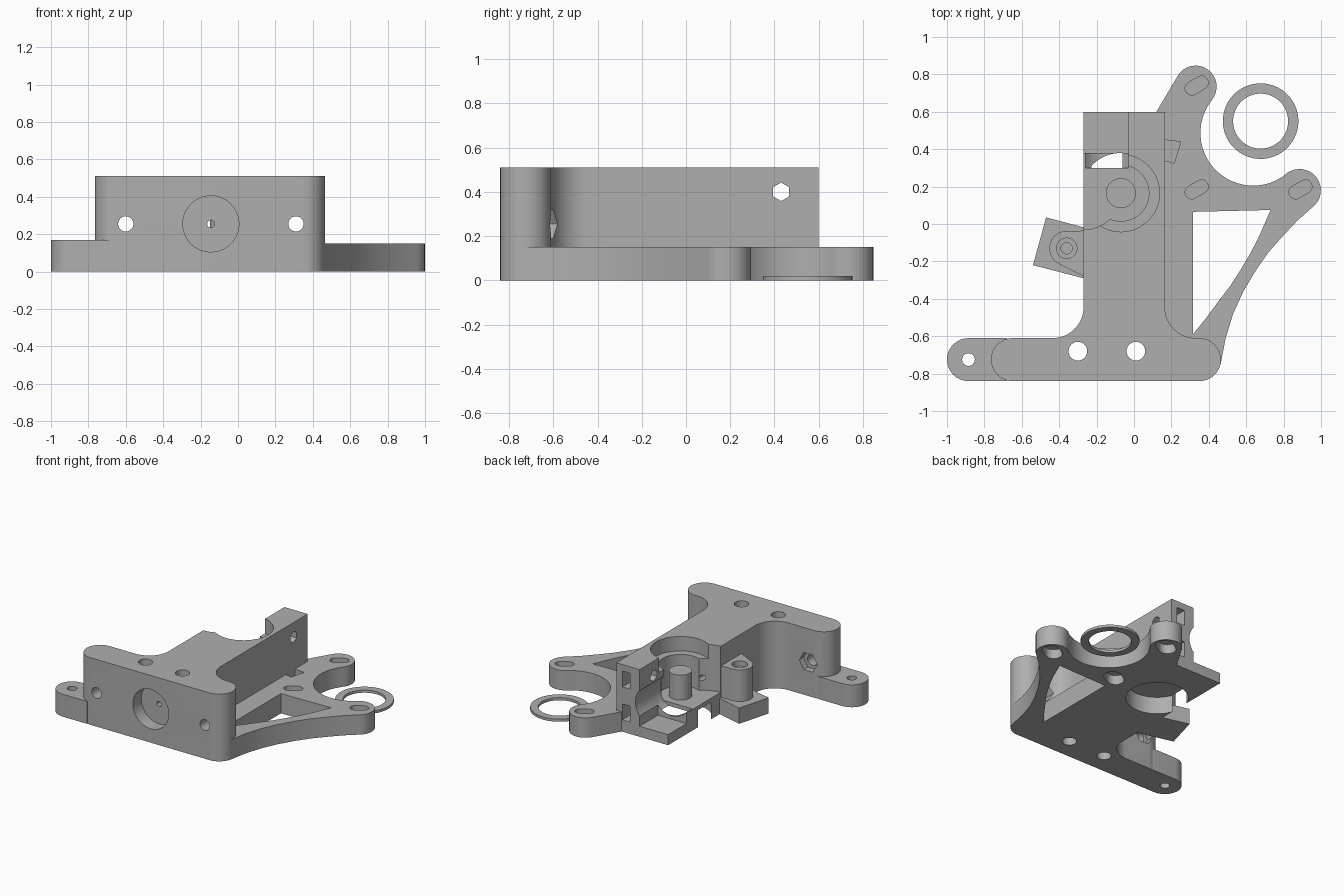
import bpy
import bmesh
from math import cos, sin, radians
from mathutils import Matrix, Vector

cube = bpy.data.objects.get("Cube")
if cube:
    bpy.data.objects.remove(cube, do_unlink=True)

grey = bpy.data.materials.new("plain grey")
grey.use_nodes = True
grey.diffuse_color = (0.43, 0.43, 0.43, 1)
grey.node_tree.nodes["Principled BSDF"].inputs["Base Color"].default_value = (0.43, 0.43, 0.43, 1)


def arc(cx, cy, r, a0, a1, n=16):
    steps = [radians(a0 + (a1 - a0) * i / n) for i in range(n + 1)]
    return [(cx + r * cos(a), cy + r * sin(a)) for a in steps]


def circle(cx, cy, r, n=40):
    return arc(cx, cy, r, 0, 360 - 360 / n, n - 1)


def prism(name, outline, z0, z1, matrix=None):
    """Extrude a flat outline from z0 to z1, then optionally place it."""
    bm = bmesh.new()
    face = bm.faces.new([bm.verts.new((x, y, z0)) for x, y in outline])
    top = bmesh.ops.extrude_face_region(bm, geom=[face])["geom"]
    verts = [v for v in top if isinstance(v, bmesh.types.BMVert)]
    bmesh.ops.translate(bm, verts=verts, vec=(0, 0, z1 - z0))
    bmesh.ops.recalc_face_normals(bm, faces=bm.faces)
    if matrix:
        bm.transform(matrix)
    mesh = bpy.data.meshes.new(name)
    bm.to_mesh(mesh)
    bm.free()
    mesh.materials.append(grey)
    ob = bpy.data.objects.new(name, mesh)
    bpy.context.scene.collection.objects.link(ob)
    return ob


def box(name, x0, x1, y0, y1, z0, z1):
    return prism(name, [(x0, y0), (x1, y0), (x1, y1), (x0, y1)], z0, z1)


def hole_z(x, y, r, z0, z1, n=40):
    return prism("cutter", circle(x, y, r, n), z0, z1)


def hole_y(x, z, r, y0, y1, n=40):
    place = Matrix.Translation((x, 0, z)) @ Matrix.Rotation(radians(-90), 4, "X")
    return prism("cutter", circle(0, 0, r, n), y0, y1, place)


def hole_x(y, z, r, x0, x1, n=40):
    place = Matrix.Translation((0, y, z)) @ Matrix.Rotation(radians(90), 4, "Y")
    return prism("cutter", circle(0, 0, r, n), x0, x1, place)


def slot(x, y, angle, half, r, z0, z1):
    outline = arc(half, 0, r, -90, 90, 10) + arc(-half, 0, r, 90, 270, 10)
    place = Matrix.Translation((x, y, 0)) @ Matrix.Rotation(radians(angle), 4, "Z")
    return prism("cutter", outline, z0, z1, place)


def cut(ob, cutters):
    for c in cutters:
        c.hide_render = True
        mod = ob.modifiers.new("cut", "BOOLEAN")
        mod.operation = "DIFFERENCE"
        mod.solver = "EXACT"
        mod.object = c
    bpy.context.view_layer.update()
    graph = bpy.context.evaluated_depsgraph_get()
    mesh = bpy.data.meshes.new_from_object(ob.evaluated_get(graph))
    ob.modifiers.clear()
    ob.data = mesh
    for c in cutters:
        bpy.data.objects.remove(c, do_unlink=True)


parts = []

# T-shaped main body
body = prism("main_body",
             arc(0.35, -0.725, 0.115, -90, 90) + arc(0.33, -0.445, 0.165, 270, 180)
             + [(0.165, 0.6), (-0.27, 0.6)]
             + arc(-0.435, -0.445, 0.165, 0, -90) + arc(-0.65, -0.725, 0.115, 90, 270),
             0, 0.51)
AX, AZ = -0.145, 0.255      # feed axis along y
GX, GY = -0.07, 0.165       # drive bore centre
open_side = arc(-0.27, 0.17, 0.2, 270, 340) + [(-0.03, 0.17), (-0.03, 0.4), (-0.4, 0.4), (-0.4, -0.03)]
cutters = [
    prism("cutter", open_side, 0.16, 0.6),
    box("cutter", -0.4, -0.03, 0.38, 0.7, 0.08, 0.6),
    hole_z(GX, GY, 0.207, 0.4, 0.6),
    hole_z(GX, GY, 0.15, 0.16, 0.6),
    hole_z(GX, GY, 0.215, -0.1, 0.13),
    hole_y(AX, AZ, 0.15, -1, -0.74),
    hole_y(AX, AZ, 0.15, 0.3, 0.8),
    hole_y(AX, AZ, 0.02, -0.8, 0.35, 16),
    hole_x(0.43, 0.4, 0.042, -0.4, 0.4, 6),
]
# nut pockets in the rear tower
for z in (0.4, 0.15):
    cutters.append(box("cutter", 0.05, 0.115, 0.36, 0.7, z - 0.06, z + 0.06))
# mounting bolts through the bar, with hexagonal nut traps behind
for x in (-0.6, 0.31):
    cutters += [hole_y(x, AZ, 0.041, -1, -0.5, 24), hole_y(x, AZ, 0.075, -0.66, -0.42, 6)]
for x in (-0.3, 0.01):
    cutters.append(hole_z(x, -0.68, 0.05, -0.1, 0.7, 24))
cut(body, cutters)
parts.append(body)

# central post inside the drive bore
parts.append(prism("bore_post", circle(GX, GY, 0.08), 0.14, 0.35))

# side ear with its screw hole
ear = prism("side_ear", arc(-0.885, -0.725, 0.115, 90, 270) + [(-0.68, -0.84), (-0.68, -0.61)], 0, 0.17)
cut(ear, [hole_z(-0.885, -0.725, 0.034, -0.1, 0.3, 24)])
parts.append(ear)

# motor plate with two lobes and a curved brace
plate = prism("motor_plate",
              [(0.155, -0.62), (0.35, -0.75), (0.463, -0.75), (0.49, -0.61), (0.53, -0.48),
               (0.585, -0.36), (0.65, -0.25), (0.72, -0.15), (0.8, -0.06), (0.87, 0.015)]
              + arc(0.885, 0.18, 0.114, -54, 129)
              + arc(0.637, 0.487, 0.282, -51, -219, 24)
              + arc(0.33, 0.735, 0.112, -39, 150)
              + [(0.12, 0.6), (0.155, 0.59)],
              0, 0.15)
window = prism("cutter",
               [(0.315, 0.065), (0.315, -0.59), (0.38, -0.51), (0.45, -0.415), (0.515, -0.33),
                (0.57, -0.245), (0.62, -0.16), (0.665, -0.075), (0.73, 0.075)], -0.1, 0.3)
cutters = [window,
           prism("cutter", [(0.16, 0.34), (0.215, 0.325), (0.25, 0.44), (0.16, 0.45)], 0.04, 0.3)]
for x, y in ((0.335, 0.74), (0.335, 0.185), (0.89, 0.185)):
    cutters += [slot(x, y, 30, 0.03, 0.036, 0.08, 0.3), slot(x, y, 30, 0.03, 0.06, -0.1, 0.07)]
cut(plate, cutters)
parts.append(plate)

# pivot boss on the open side
boss = prism("pivot_boss", arc(-0.36, -0.13, 0.093, 90, 238) + [(-0.27, -0.28), (-0.2, -0.28), (-0.2, -0.035)],
             0.1, 0.36)
cut(boss, [hole_z(-0.36, -0.13, 0.055, 0.32, 0.5, 24), hole_z(-0.36, -0.13, 0.03, 0.14, 0.5, 24)])
parts.append(boss)

# angled foot under the boss
parts.append(prism("angled_foot", [(-0.47, 0.035), (-0.54, -0.22), (-0.27, -0.29), (-0.26, -0.02)], 0, 0.12))

# loose washer ring
ring = prism("washer_ring", circle(0.677, 0.55, 0.202, 64), 0, 0.02)
cut(ring, [hole_z(0.677, 0.55, 0.147, -0.1, 0.1, 64)])
parts.append(ring)

# smooth curved walls, keep edges crisp
bpy.ops.object.select_all(action="DESELECT")
for ob in parts:
    ob.select_set(True)
bpy.context.view_layer.objects.active = body
bpy.ops.object.shade_smooth_by_angle(angle=radians(30))
